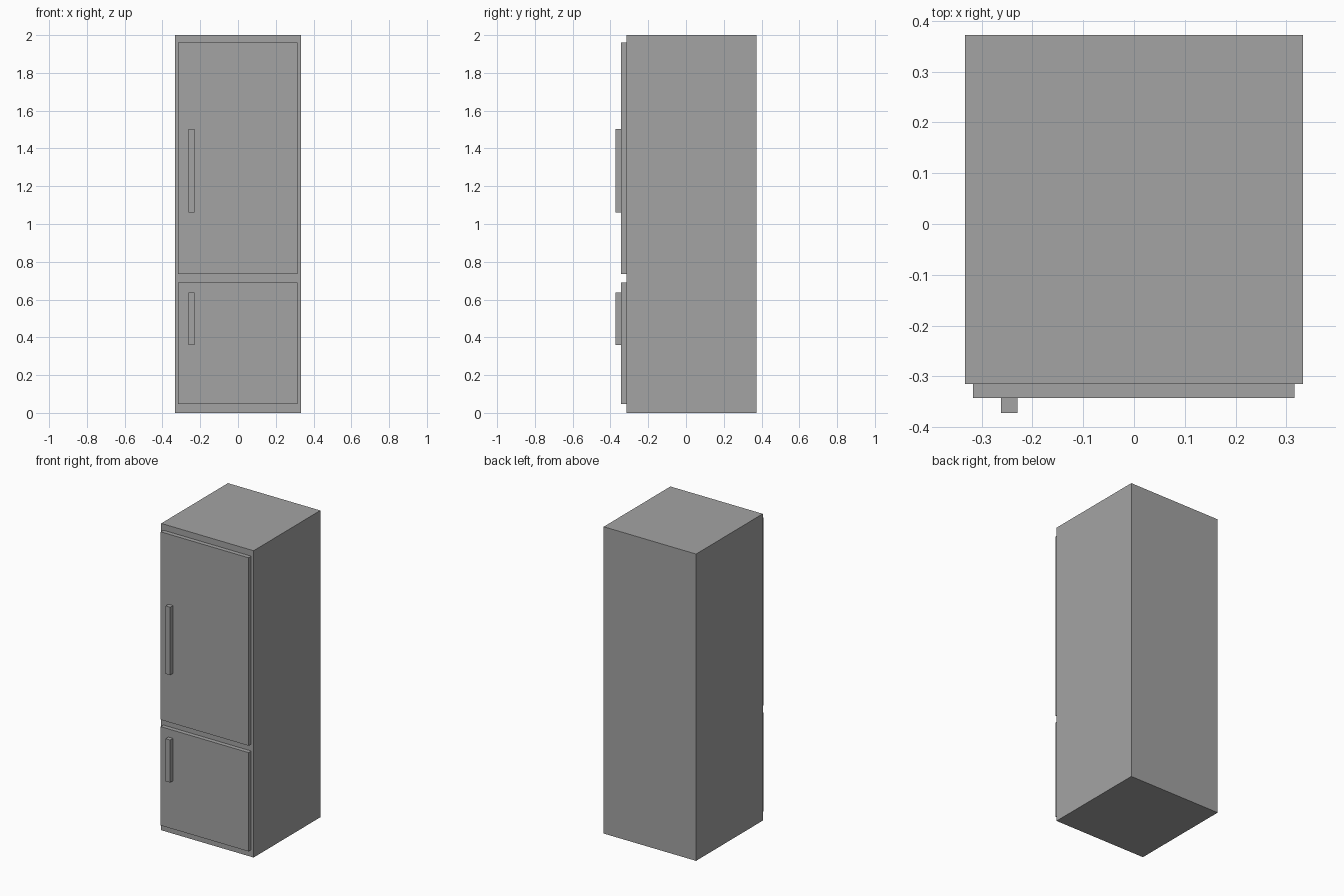
import bpy
from mathutils import Vector

default = bpy.data.objects.get("Cube")
if default:
    bpy.data.objects.remove(default, do_unlink=True)

grey = bpy.data.materials.new("appliance grey")
grey.use_nodes = True
colour = (0.37, 0.37, 0.37, 1)
grey.diffuse_color = colour
grey.node_tree.nodes["Principled BSDF"].inputs["Base Color"].default_value = colour


def box(name, low, high):
    """Add a sharp-edged box between two opposite corners."""
    low, high = Vector(low), Vector(high)
    bpy.ops.mesh.primitive_cube_add(size=1, location=(low + high) / 2)
    part = bpy.context.object
    part.name = part.data.name = name
    part.scale = high - low
    bpy.ops.object.transform_apply(location=False, rotation=False, scale=True)
    part.data.materials.append(grey)
    return part


# Depth planes, from the back of the cabinet to the face of the handles
BACK, CABINET_FRONT, DOOR_FRONT, HANDLE_FRONT = 0.372, -0.315, -0.343, -0.372

# Cabinet
box("cabinet", (-0.333, CABINET_FRONT, 0), (0.333, BACK, 2))

# Doors, each with a vertical bar handle near its right edge
doors = {
    "upper": ((0.735, 1.96), (1.06, 1.503)),
    "lower": ((0.046, 0.69), (0.36, 0.637)),
}
for level, (door_z, handle_z) in doors.items():
    box(level + "_door", (-0.317, DOOR_FRONT, door_z[0]),
        (0.316, CABINET_FRONT, door_z[1]))
    box(level + "_handle", (-0.262, HANDLE_FRONT, handle_z[0]),
        (-0.229, DOOR_FRONT, handle_z[1]))
